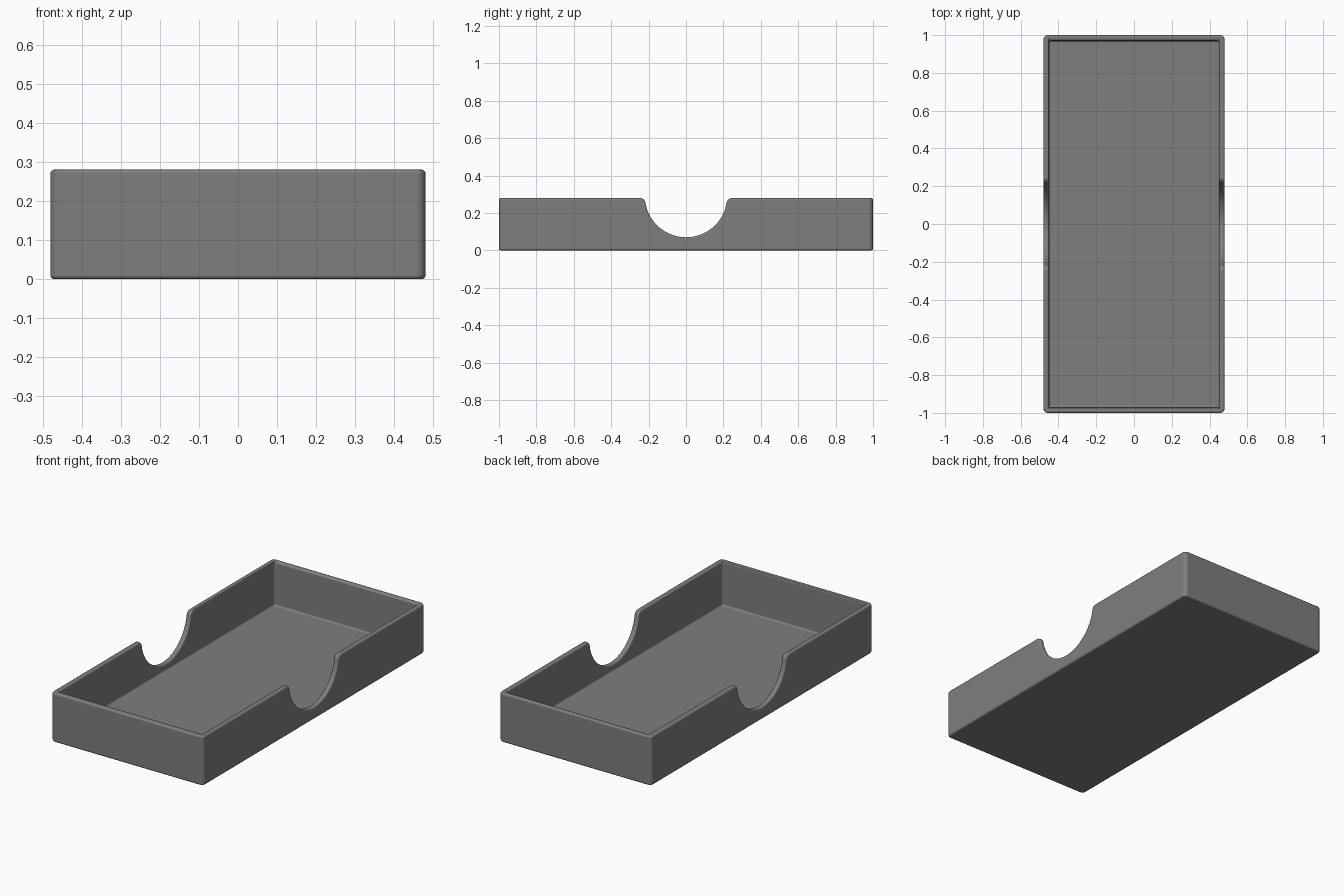
import bpy, bmesh, math

if "Cube" in bpy.data.objects:
    bpy.data.objects.remove(bpy.data.objects["Cube"])

W, L, H = 0.96, 2.0, 0.28       # outer size
WALL, FLOOR = 0.03, 0.03
CORNER, EDGE = 0.025, 0.01      # corner radius and edge rounding
R, CZ, FIL = 0.22, 0.29, 0.03   # finger notch radius, centre height, shoulder radius


def arc(cx, cy, r, a0, a1, n):
    return [(cx + r * math.cos(a0 + (a1 - a0) * i / n),
             cy + r * math.sin(a0 + (a1 - a0) * i / n)) for i in range(n + 1)]


def prism(name, points, direction):
    """Closed outline of 3D points, extruded along direction."""
    bm = bmesh.new()
    face = bm.faces.new([bm.verts.new(p) for p in points])
    top = bmesh.ops.extrude_face_region(bm, geom=[face])['geom']
    bmesh.ops.translate(bm, vec=direction,
                        verts=[v for v in top if isinstance(v, bmesh.types.BMVert)])
    bmesh.ops.recalc_face_normals(bm, faces=bm.faces)
    mesh = bpy.data.meshes.new(name)
    bm.to_mesh(mesh)
    bm.free()
    ob = bpy.data.objects.new(name, mesh)
    bpy.context.collection.objects.link(ob)
    return ob


# Outer block with rounded vertical corners
outline = []
for k, (sx, sy) in enumerate([(1, 1), (-1, 1), (-1, -1), (1, -1)]):
    outline += arc(sx * (W / 2 - CORNER), sy * (L / 2 - CORNER), CORNER,
                   k * math.pi / 2, (k + 1) * math.pi / 2, 6)
tray = prism("tray", [(x, y, 0) for x, y in outline], (0, 0, H))

# Hollow interior
ix, iy = W / 2 - WALL, L / 2 - WALL
cavity = prism("cavity_cutter", [(-ix, -iy, FLOOR), (ix, -iy, FLOOR),
                                 (ix, iy, FLOOR), (-ix, iy, FLOOR)], (0, 0, 1))

# Finger notch: round bottom with rounded shoulders, through both long walls
fz = H - FIL
fy = math.sqrt((R + FIL) ** 2 - (CZ - fz) ** 2)
tilt = math.atan2(CZ - fz, fy)
shoulder = arc(fy, fz, FIL, math.pi - tilt, math.pi / 2, 8)
right = arc(0, CZ, R, -math.pi / 2, -tilt, 20) + shoulder[1:] + [(fy, H + 0.2)]
notch_outline = right + [(-y, z) for y, z in reversed(right[1:])]
notch = prism("notch_cutter", [(-1, y, z) for y, z in notch_outline], (2, 0, 0))

bpy.context.view_layer.objects.active = tray
tray.select_set(True)
for cutter in (cavity, notch):
    mod = tray.modifiers.new("cut", 'BOOLEAN')
    mod.operation, mod.solver, mod.object = 'DIFFERENCE', 'EXACT', cutter
    bpy.ops.object.modifier_apply(modifier=mod.name)
    bpy.data.objects.remove(cutter)

# Soften the rim, notch and base edges
bev = tray.modifiers.new("round_edges", 'BEVEL')
bev.width, bev.segments = EDGE, 3
bev.limit_method, bev.angle_limit = 'ANGLE', math.radians(50)
bev.use_clamp_overlap = False
bpy.ops.object.modifier_apply(modifier=bev.name)

bpy.ops.object.shade_smooth_by_angle(angle=math.radians(40))
wn = tray.modifiers.new("flat_panels", 'WEIGHTED_NORMAL')
wn.keep_sharp = True

grey = bpy.data.materials.new("mid_grey")
grey.diffuse_color = (0.21, 0.21, 0.21, 1)
grey.use_nodes = True
grey.node_tree.nodes["Principled BSDF"].inputs["Base Color"].default_value = grey.diffuse_color
tray.data.materials.clear()
tray.data.materials.append(grey)
